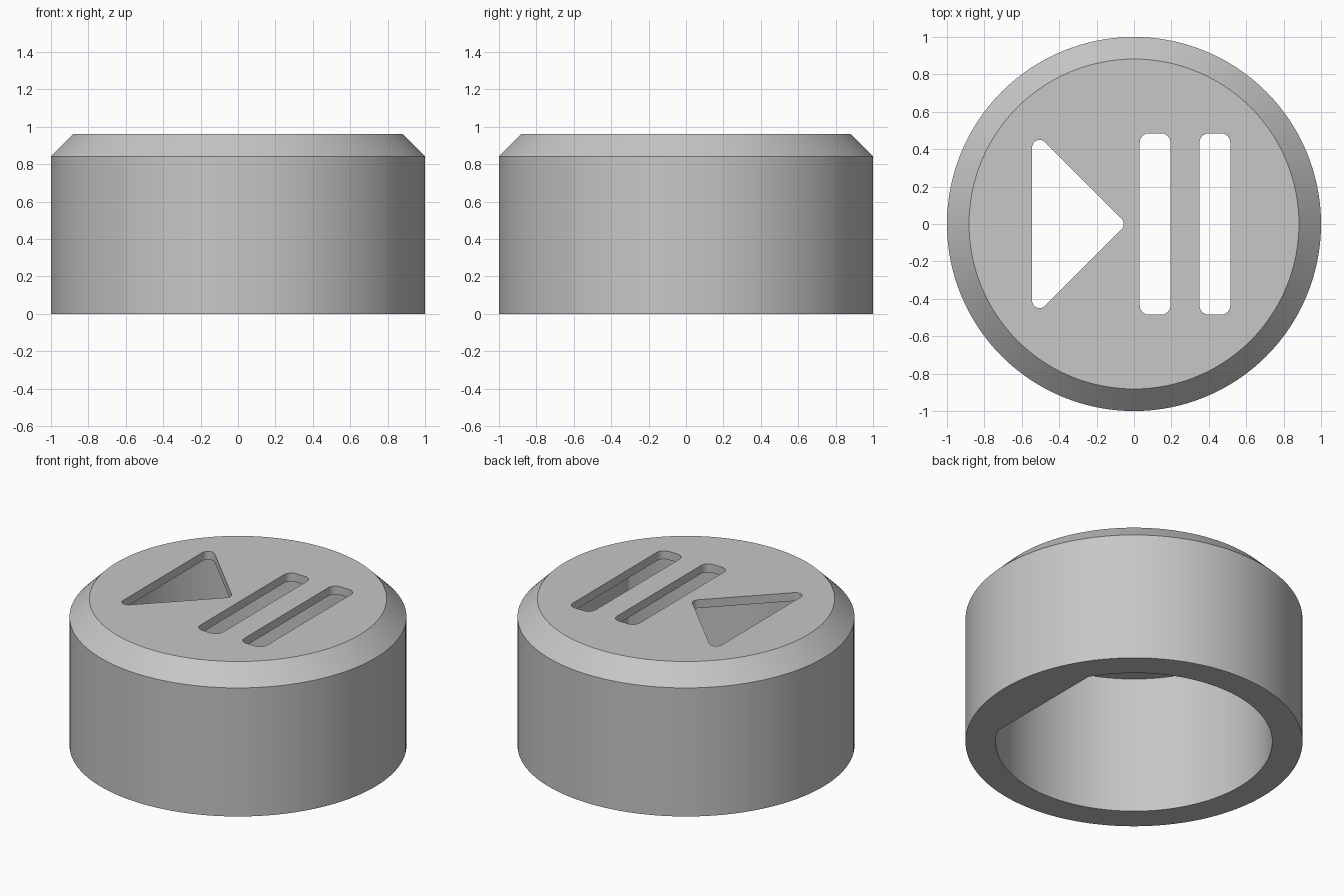
import bpy
import bmesh
from math import acos, cos, sin, pi, tau

if "Cube" in bpy.data.objects:
    bpy.data.objects.remove(bpy.data.objects["Cube"])

RADIUS, HEIGHT, CHAMFER = 1.0, 0.96, 0.118
BORE_RADIUS, BORE_FLAT, CEILING = 0.82, 0.705, 0.905

grey = bpy.data.materials.new("plain grey")
grey.use_nodes = True
grey.diffuse_color = (0.57, 0.57, 0.57, 1)
grey.node_tree.nodes["Principled BSDF"].inputs["Base Color"].default_value = grey.diffuse_color


def arc(cx, cy, r, start, end, steps):
    """Points along an arc, ends included."""
    angles = [start + (end - start) * i / steps for i in range(steps + 1)]
    return [(cx + r * cos(a), cy + r * sin(a)) for a in angles]


def circle(r, steps=128):
    return arc(0, 0, r, 0, tau, steps)[:-1]


def loft(name, layers):
    """Closed solid through matching outlines, each given as (outline, z)."""
    bm = bmesh.new()
    rings = [[bm.verts.new((x, y, z)) for x, y in outline] for outline, z in layers]
    bm.faces.new(rings[0])
    bm.faces.new(rings[-1])
    n = len(rings[0])
    for low, high in zip(rings, rings[1:]):
        for i in range(n):
            j = (i + 1) % n
            bm.faces.new((low[i], low[j], high[j], high[i]))
    bmesh.ops.recalc_face_normals(bm, faces=bm.faces)
    mesh = bpy.data.meshes.new(name)
    bm.to_mesh(mesh)
    bm.free()
    mesh.materials.append(grey)
    obj = bpy.data.objects.new(name, mesh)
    bpy.context.collection.objects.link(obj)
    return obj


def cutter(name, outline, bottom, top):
    obj = loft(name, [(outline, bottom), (outline, top)])
    obj.hide_render = True
    return obj


def bar_outline(x0, x1, half, r=0.05):
    """Rectangle with rounded corners."""
    corners = [(x1 - r, half - r), (x0 + r, half - r), (x0 + r, r - half), (x1 - r, r - half)]
    points = []
    for k, (cx, cy) in enumerate(corners):
        points += arc(cx, cy, r, k * pi / 2, (k + 1) * pi / 2, 6)
    return points


def triangle_outline(left, half, tip, r=0.04):
    """Rounded triangle pointing along +x."""
    return (arc(tip - r, 0, r, -pi / 4, pi / 4, 6)
            + arc(left + r, half - r, r, pi / 4, pi, 8)
            + arc(left + r, r - half, r, pi, pi * 7 / 4, 8))


# Round cap with a chamfered top edge
cap = loft("knob_cap", [(circle(RADIUS), 0),
                        (circle(RADIUS), HEIGHT - CHAMFER),
                        (circle(RADIUS - CHAMFER), HEIGHT)])

# D-shaped hollow underneath, flat on the +x side
flat_angle = acos(BORE_FLAT / BORE_RADIUS)
bore = arc(0, 0, BORE_RADIUS, flat_angle, tau - flat_angle, 112)
cutters = [cutter("bore_cutter", bore, -0.1, CEILING)]

# Cut-through triangle and two bars in the top plate
slots = {"triangle_cutter": triangle_outline(-0.545, 0.45, -0.055),
         "inner_bar_cutter": bar_outline(0.03, 0.195, 0.485),
         "outer_bar_cutter": bar_outline(0.35, 0.515, 0.485)}
for name, outline in slots.items():
    cutters.append(cutter(name, outline, CEILING - 0.1, HEIGHT + 0.1))

# Apply the cuts and remove the helpers
bpy.ops.object.select_all(action='DESELECT')
bpy.context.view_layer.objects.active = cap
cap.select_set(True)
for tool in cutters:
    mod = cap.modifiers.new(tool.name, 'BOOLEAN')
    mod.operation = 'DIFFERENCE'
    mod.solver = 'EXACT'
    mod.object = tool
    bpy.ops.object.modifier_apply(modifier=mod.name)
    bpy.data.objects.remove(tool)

bpy.ops.object.shade_smooth_by_angle(angle=pi / 6)
